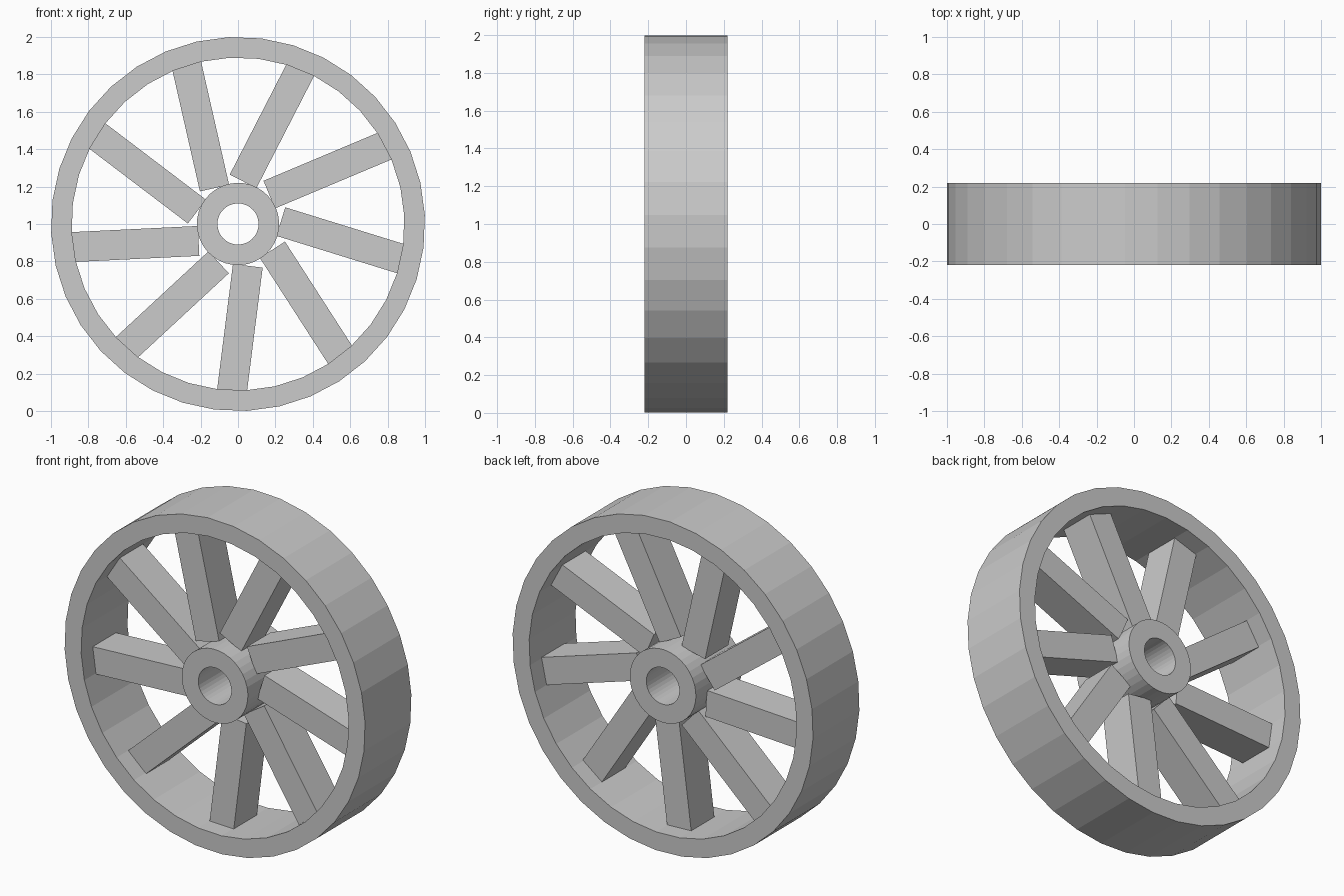
import bpy, bmesh, math
from mathutils import Matrix, Vector

if "Cube" in bpy.data.objects:
    bpy.data.objects.remove(bpy.data.objects["Cube"], do_unlink=True)

SIDES = 36
SPOKES = 9
PHASE = math.radians(2.8)
HALF_WIDTH = 0.22
CENTRE = Vector((0, 0, 1))
COLOUR = (0.6, 0.6, 0.6, 1)

grey = bpy.data.materials.new("mid grey")
grey.use_nodes = True
grey.diffuse_color = COLOUR
grey.node_tree.nodes["Principled BSDF"].inputs["Base Color"].default_value = COLOUR


def add_object(name, bm):
    bmesh.ops.recalc_face_normals(bm, faces=bm.faces)
    mesh = bpy.data.meshes.new(name)
    bm.to_mesh(mesh)
    bm.free()
    mesh.materials.append(grey)
    obj = bpy.data.objects.new(name, mesh)
    obj.location = CENTRE
    bpy.context.collection.objects.link(obj)
    return obj


def ring(name, outer, inner):
    """Flat-sided tube around the y axis, with a square cross-section."""
    bm = bmesh.new()
    profile = [(outer, -HALF_WIDTH), (outer, HALF_WIDTH),
               (inner, HALF_WIDTH), (inner, -HALF_WIDTH)]
    loops = []
    for i in range(SIDES):
        a = PHASE + math.tau * i / SIDES
        loops.append([bm.verts.new((r * math.cos(a), y, r * math.sin(a)))
                      for r, y in profile])
    for i, here in enumerate(loops):
        there = loops[(i + 1) % SIDES]
        for j in range(4):
            k = (j + 1) % 4
            bm.faces.new((here[j], here[k], there[k], there[j]))
    return add_object(name, bm)


def spoke(name, angle, start=0.215, end=0.92, width=0.16, depth=0.22):
    """Bar with one long edge on a radius, so the spokes form a pinwheel."""
    bm = bmesh.new()
    place = (Matrix.Rotation(-angle, 4, 'Y')
             @ Matrix.Translation(((start + end) / 2, 0, width / 2))
             @ Matrix.Diagonal((end - start, depth, width, 1)))
    bmesh.ops.create_cube(bm, size=1, matrix=place)
    return add_object(name, bm)


# Outer rim and bored hub
ring("rim", 1.0, 0.89)
ring("hub", 0.22, 0.11)

# Offset spokes, the first one pointing to -x
for n in range(SPOKES):
    spoke(f"spoke_{n + 1}", math.pi + PHASE + math.tau * n / SPOKES)
